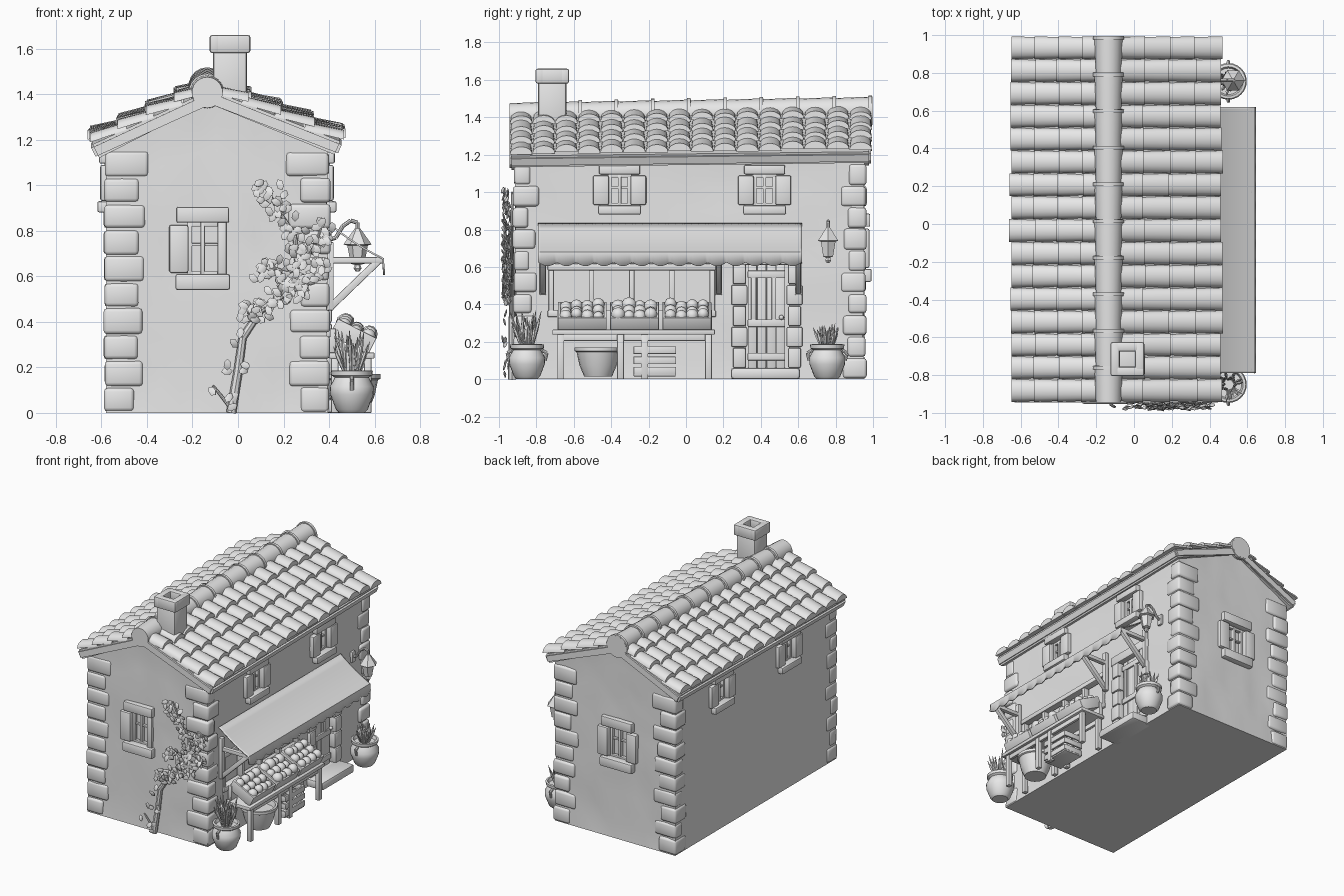
import bpy, bmesh, math, random
from mathutils import Matrix, Vector, noise

random.seed(4)
if "Cube" in bpy.data.objects:
    bpy.data.objects.remove(bpy.data.objects["Cube"])

GREY = (0.8, 0.8, 0.8, 1)
clay = bpy.data.materials.new("plain_grey")
clay.use_nodes = True
clay.diffuse_color = GREY
clay.node_tree.nodes["Principled BSDF"].inputs["Base Color"].default_value = GREY

X0, X1, Y0, Y1 = -0.58, 0.395, -0.915, 0.955   # wall planes
RIDGE, APEX = -0.12, 1.43
R = random.uniform


def finish(bm, name, angle=40):
    bmesh.ops.recalc_face_normals(bm, faces=bm.faces)
    me = bpy.data.meshes.new(name)
    bm.to_mesh(me)
    bm.free()
    me.materials.append(clay)
    ob = bpy.data.objects.new(name, me)
    bpy.context.collection.objects.link(ob)
    smooth(me, angle)
    return ob


def smooth(me, angle=40):
    for p in me.polygons:
        p.use_smooth = True
    me.set_sharp_from_angle(angle=math.radians(angle))


def box(bm, c, s, bev=0.006, rot=Matrix(), M=Matrix()):
    m = M @ Matrix.Translation(c) @ rot @ Matrix.Diagonal((*s, 1))
    vs = bmesh.ops.create_cube(bm, size=1, matrix=m)["verts"]
    if bev:
        edges = list({e for v in vs for e in v.link_edges})
        bmesh.ops.bevel(bm, geom=edges, offset=bev, segments=2, profile=0.5, affect='EDGES')


def span(bm, x, y, z, bev=0.006):
    box(bm, [(a + b) / 2 for a, b in (x, y, z)], [b - a for a, b in (x, y, z)], bev)


def rod(bm, a, b, r, r2=None, n=8):
    a, b = Vector(a), Vector(b)
    m = Matrix.Translation((a + b) / 2) @ (b - a).to_track_quat('Z', 'Y').to_matrix().to_4x4()
    bmesh.ops.create_cone(bm, cap_ends=True, segments=n, radius1=r,
                          radius2=r if r2 is None else r2, depth=(b - a).length, matrix=m)


def path(bm, pts, r, r2=None):
    k = len(pts) - 1
    rad = [r + ((r2 or r) - r) * i / k for i in range(k + 1)]
    for i in range(k):
        rod(bm, pts[i], pts[i + 1], rad[i], rad[i + 1])


def lathe(bm, prof, c, n=20):
    rings = [[bm.verts.new((c[0] + r * math.cos(math.tau * i / n), c[1] + r * math.sin(math.tau * i / n), c[2] + z))
              for i in range(n)] for r, z in prof]
    for p, q in zip(rings, rings[1:]):
        for i in range(n):
            j = (i + 1) % n
            bm.faces.new((p[i], p[j], q[j], q[i]))
    bm.faces.new(rings[0])
    bm.faces.new(rings[-1])


def roof_z(x):
    return APEX - (x - RIDGE) * 0.397 if x > RIDGE else APEX + (x - RIDGE) * 0.462


# Openings: (name, turn about z, centre, width, height, side stones)
WINDOWS = [("front_window", 0, (-0.155, Y0, 0.72), 0.13, 0.24, (-1,)),
           ("back_window", 180, (-0.12, Y1, 0.70), 0.15, 0.24, (-1, 1))]
for i, y in enumerate((-0.355, 0.42)):
    WINDOWS.append((f"right_window_{i}", 90, (X1, y, 1.01), 0.12, 0.18, (-1, 1)))
    WINDOWS.append((f"left_window_{i}", -90, (X0, y, 1.01), 0.12, 0.18, (-1, 1)))

# House body with uneven plaster
bm = bmesh.new()
bmesh.ops.create_cube(bm, size=1)
bmesh.ops.subdivide_edges(bm, edges=bm.edges[:], cuts=11, use_grid_fill=True)
for v in bm.verts:
    u, w, h = v.co + Vector((0.5, 0.5, 0.5))
    x, y = X0 + (X1 - X0) * u, Y0 + (Y1 - Y0) * w
    z = h * (roof_z(x) - 0.03)
    d = 0.022 * abs(noise.noise(Vector((x, y, z)) * 4.3))
    if 0 < h < 1:
        y += d if w < 0.01 else -d if w > 0.99 else 0
        x -= d if u > 0.99 else 0
    v.co = (x, y, z)
body = finish(bm, "house_walls", 50)

bm = bmesh.new()
for _, turn, c, w, h, _s in WINDOWS:
    box(bm, (0, 0, 0), (w, 0.09, h), 0, M=Matrix.Translation(c) @ Matrix.Rotation(math.radians(turn), 4, 'Z'))
span(bm, (X1 - 0.05, X1 + 0.05), (-0.72, 0.14), (0.34, 0.61), 0)
span(bm, (X1 - 0.05, X1 + 0.05), (0.32, 0.55), (0.06, 0.62), 0)
cutter = finish(bm, "opening_cutter")
cutter.hide_render = True
cut = body.modifiers.new("openings", 'BOOLEAN')
cut.operation, cut.object, cut.solver = 'DIFFERENCE', cutter, 'EXACT'
bpy.context.view_layer.objects.active = body
bpy.ops.object.modifier_apply(modifier="openings")
bpy.data.objects.remove(cutter)
smooth(body.data, 40)

# Stone-framed windows
for name, turn, c, w, h, sides in WINDOWS:
    M = Matrix.Translation(c) @ Matrix.Rotation(math.radians(turn), 4, 'Z')
    bm = bmesh.new()
    st = 0.07 if h > 0.2 else 0.05
    box(bm, (0, -0.005, h / 2 + st / 2 - 0.005), (w + 0.1, 0.05, st), 0.008, M=M)
    box(bm, (0, -0.008, -h / 2 - st / 2 + 0.01), (w + 0.11, 0.06, st), 0.01, M=M)
    for s in sides:
        box(bm, (s * (w / 2 + 0.04), -0.003, 0), (0.085, 0.045, h * 0.88), 0.01, M=M)
        box(bm, (s * (w / 2 - 0.008), 0.025, 0), (0.02, 0.025, h), 0.003, M=M)
    if len(sides) == 1:
        box(bm, (w / 2 + 0.02, 0, 0), (0.04, 0.03, h), 0.008, M=M)
    for z in (-1, 1):
        box(bm, (0, 0.025, z * (h / 2 - 0.01)), (w, 0.025, 0.024), 0.003, M=M)
    box(bm, (0, 0.025, 0), (0.018, 0.03, h), 0.003, M=M)
    box(bm, (0, 0.028, h * 0.08), (w, 0.02, 0.012), 0.002, M=M)
    finish(bm, name)

# Corner stones
bm = bmesh.new()
for x, sx in ((X0 - 0.012, 1), (X1 + 0.012, -1)):
    for y, sy in ((Y0 - 0.012, 1), (Y1 + 0.012, -1)):
        for i in range(10):
            w, d = (0.18, 0.09) if i % 2 else (0.14, 0.13)
            w, d, o = w + R(-0.015, 0.015), d + R(-0.01, 0.01), R(0, 0.008)
            box(bm, (x + sx * (w / 2 + o), y + sy * (d / 2 + o), 0.115 * i + 0.058), (w, d, R(0.1, 0.115)), 0.016)
finish(bm, "corner_stones", 50)

# Roof slab
bm = bmesh.new()
section = [(-0.65, 1.185), (RIDGE, APEX), (0.46, 1.2), (0.435, 1.14), (RIDGE, 1.38), (-0.62, 1.125)]
ends = [[bm.verts.new((x, y, z + 0.012 * y)) for x, z in section] for y in (-0.945, 0.99)]
for i in range(6):
    j = (i + 1) % 6
    bm.faces.new((ends[0][i], ends[0][j], ends[1][j], ends[1][i]))
for e in ends:
    bm.faces.new(e)
bmesh.ops.bevel(bm, geom=bm.edges[:], offset=0.012, segments=2, affect='EDGES')
finish(bm, "roof_slab")

# Barrel roof tiles
bm = bmesh.new()
COLS, PITCH = 16, 0.121
for edge in (-0.655, 0.465):
    step = (edge - RIDGE) / 4.25
    for row in range(4):
        for col in range(COLS):
            yc = -0.942 + PITCH * (col + 0.5)
            low = edge - step * row + R(-0.008, 0.008)
            rings = []
            for x, lift, h, w in ((low, 0.018, 0.042, PITCH), (low - step * 1.25, -0.008, 0.035, PITCH * 0.9)):
                z = roof_z(x) + lift + 0.014 * yc + R(-0.004, 0.004)
                rings.append([bm.verts.new((x, yc + w / 2 * math.cos(a), z + h * math.sin(a)))
                              for a in [math.pi * i / 8 for i in range(9)]])
            p, q = rings
            for i in range(9):
                j = (i + 1) % 9
                bm.faces.new((p[i], p[j], q[j], q[i]))
            bm.faces.new(p)
            bm.faces.new(q)
finish(bm, "roof_tiles")

# Ridge caps
bm = bmesh.new()
for i in range(10):
    y = -0.945 + 0.194 * i
    z = 1.422 + 0.016 * y
    rod(bm, (-0.135, y, z), (-0.135, y + 0.195, z), 0.068, 0.076, 18)
    rod(bm, (-0.135, y + 0.175, z), (-0.135, y + 0.194, z), 0.083, n=18)
finish(bm, "ridge_caps")

# Chimney with hollow cap
bm = bmesh.new()
box(bm, (-0.035, -0.715, 1.46), (0.15, 0.15, 0.28), 0.015)
for s in (-1, 1):
    box(bm, (-0.035 + s * 0.065, -0.715, 1.62), (0.05, 0.18, 0.08), 0.012)
    box(bm, (-0.035, -0.715 + s * 0.065, 1.62), (0.18, 0.05, 0.08), 0.012)
finish(bm, "chimney")

# Awning cloth with scalloped valance
bm = bmesh.new()
N = 112
rows = []
for k in range(8):
    line = []
    for i in range(N + 1):
        y = -0.79 + 1.41 * i / N
        x, z = 0.4 + 0.24 * k / 6, 0.835 - 0.155 * k / 6 - 0.01 * math.sin(math.pi * k / 6)
        if k == 7:
            x, z = 0.645, 0.625 - 0.02 * abs(math.sin(math.pi * 14 * i / N))
        line.append(bm.verts.new((x, y, z)))
    rows.append(line)
for p, q in zip(rows, rows[1:]):
    for i in range(N):
        bm.faces.new((p[i], p[i + 1], q[i + 1], q[i]))
awning = finish(bm, "awning_cloth")
awning.modifiers.new("thickness", 'SOLIDIFY').thickness = 0.008

# Awning frame and braces
bm = bmesh.new()
for y in (-0.765, 0.175, 0.6):
    box(bm, (0.515, y, 0.67), (0.24, 0.03, 0.028), 0.004)
    box(bm, (0.405, y, 0.6), (0.03, 0.035, 0.3), 0.004)
    box(bm, (0.515, y, 0.57), (0.32, 0.028, 0.032), 0.004, Matrix.Rotation(math.radians(-44), 4, 'Y'))
span(bm, (0.615, 0.638), (-0.78, 0.61), (0.655, 0.68))
finish(bm, "awning_frame")

# Shop display window
bm = bmesh.new()
for z in (0.35, 0.6):
    span(bm, (X1 - 0.04, X1 + 0.012), (-0.74, 0.16), (z - 0.018, z + 0.018))
for y in (-0.72, -0.505, -0.29, -0.075, 0.14):
    span(bm, (X1 - 0.04, X1 + 0.004), (y - 0.014, y + 0.014), (0.34, 0.61), 0.004)
finish(bm, "shop_window_frame")

# Door, stone surround and step
bm = bmesh.new()
for y in (0.355, 0.405, 0.455, 0.505):
    span(bm, (X1 - 0.05, X1 - 0.02), (y - 0.024, y + 0.024), (0.06, 0.62), 0.003)
for z in (0.12, 0.3, 0.56):
    span(bm, (X1 - 0.025, X1 - 0.008), (0.33, 0.53), (z - 0.02, z + 0.02), 0.004)
for y in (0.36, 0.47):
    span(bm, (X1 - 0.025, X1 - 0.01), (y - 0.012, y + 0.012), (0.3, 0.56), 0.003)
bmesh.ops.create_uvsphere(bm, u_segments=10, v_segments=8, radius=0.013,
                          matrix=Matrix.Translation((X1 + 0.002, 0.51, 0.33)))
finish(bm, "door")
bm = bmesh.new()
for y in (0.285, 0.58):
    for i in range(5):
        w = 0.035 + 0.008 * (i % 2)
        span(bm, (X1 - 0.05, X1 + 0.018), (y - w, y + w), (0.06 + 0.112 * i, 0.168 + 0.112 * i), 0.01)
span(bm, (X1 - 0.05, X1 + 0.02), (0.24, 0.62), (0.61, 0.68), 0.01)
finish(bm, "door_surround")
bm = bmesh.new()
span(bm, (X1 - 0.05, 0.52), (0.24, 0.61), (0, 0.06), 0.015)
finish(bm, "door_step")

# Market table
bm = bmesh.new()
span(bm, (0.4, 0.6), (-0.715, 0.155), (0.238, 0.265))
for y in (-0.67, -0.35, -0.22, 0.12):
    for x in (0.425, 0.57):
        span(bm, (x - 0.016, x + 0.016), (y - 0.018, y + 0.018), (0, 0.24), 0.004)
for x in (0.425, 0.57):
    span(bm, (x - 0.01, x + 0.01), (-0.68, 0.13), (0.205, 0.24), 0.003)
finish(bm, "market_table")

# Tilted crates of produce
crates, produce = bmesh.new(), bmesh.new()
for k, y in enumerate((-0.555, -0.275, 0.005)):
    M = Matrix.Translation((0.505, y, 0.335)) @ Matrix.Rotation(math.radians(27), 4, 'Y')
    box(crates, (0, 0, -0.03), (0.18, 0.25, 0.02), 0.003, M=M)
    for s in (-1, 1):
        box(crates, (s * 0.088, 0, 0), (0.014, 0.26, 0.08), 0.003, M=M)
        box(crates, (0, s * 0.123, 0), (0.18, 0.014, 0.08), 0.003, M=M)
    for i in range(3):
        for j in range(4):
            p = M @ Vector((-0.058 + 0.058 * i, -0.088 + 0.058 * j, 0.022 + R(0, 0.025)))
            bmesh.ops.create_icosphere(produce, subdivisions=2, radius=R(0.03, 0.042 if k == 1 else 0.036),
                                       matrix=Matrix.Translation(p))
span(crates, (0.4, 0.43), (-0.69, 0.14), (0.26, 0.37), 0.004)
finish(crates, "produce_crates")
finish(produce, "produce")

# Basket and slatted crate under the table
bm = bmesh.new()
lathe(bm, [(0.075, 0), (0.1, 0.06), (0.115, 0.13), (0.125, 0.135), (0.125, 0.155), (0.11, 0.155), (0.1, 0.12)], (0.5, -0.47, 0.015))
finish(bm, "basket")
bm = bmesh.new()
for z in (0.045, 0.1, 0.155):
    for x in (0.43, 0.575):
        span(bm, (x - 0.007, x + 0.007), (-0.28, -0.055), (z - 0.02, z + 0.02), 0.003)
    for y in (-0.275, -0.06):
        span(bm, (0.43, 0.575), (y - 0.007, y + 0.007), (z - 0.02, z + 0.02), 0.003)
span(bm, (0.43, 0.575), (-0.28, -0.055), (0.015, 0.03), 0.003)
finish(bm, "slatted_crate")

# Potted plants
POT = [(0.055, 0), (0.07, 0.015), (0.095, 0.08), (0.097, 0.115), (0.075, 0.155), (0.09, 0.165), (0.092, 0.185), (0.078, 0.187), (0.07, 0.165)]
for name, y, top in (("front", -0.85, 0.2), ("back", 0.755, 0.13)):
    bm = bmesh.new()
    lathe(bm, POT, (0.5, y, 0), 24)
    for s in (-1, 1):
        path(bm, [(0.5, y + s * 0.08, 0.155), (0.5, y + s * 0.106, 0.14), (0.5, y + s * 0.096, 0.1)], 0.009)
    finish(bm, name + "_pot")
    bm = bmesh.new()
    for i in range(26):
        a, s = i * 2.4, R(0.02, 0.085)
        tip = Vector((0.5 + s * math.cos(a), y + s * math.sin(a) * 1.1, 0.17 + top * R(0.6, 1)))
        base = Vector((0.5 + 0.03 * math.cos(a), y + 0.03 * math.sin(a), 0.165))
        mid = base.lerp(tip, 0.6)
        rod(bm, base, mid, 0.004, 0.009, 5)
        rod(bm, mid, tip, 0.009, 0.001, 5)
    finish(bm, name + "_plant")

# Wall lantern
bm = bmesh.new()
path(bm, [(0.4, 0.76, 0.76), (0.43, 0.76, 0.77), (0.46, 0.76, 0.82), (0.495, 0.76, 0.845), (0.525, 0.76, 0.835), (0.525, 0.76, 0.8)], 0.009)
span(bm, (0.39, 0.41), (0.74, 0.78), (0.72, 0.8))
lathe(bm, [(0.008, 0), (0.018, 0.015), (0.012, 0.03), (0.03, 0.035), (0.045, 0.115), (0.062, 0.12), (0.03, 0.165), (0.012, 0.19)], (0.525, 0.76, 0.62), 6)
finish(bm, "wall_lantern", 25)

# Climbing vine on the front
VINES = [[(-0.03, 0), (0, 0.18), (0.02, 0.33), (0.1, 0.45), (0.2, 0.52), (0.26, 0.64), (0.25, 0.78), (0.17, 0.9), (0.12, 1.0)],
         [(0.2, 0.52), (0.3, 0.56), (0.37, 0.62)], [(0.26, 0.64), (0.33, 0.72), (0.37, 0.82)],
         [(0.1, 0.45), (0.04, 0.44)], [(0.25, 0.6), (0.15, 0.64), (0.1, 0.63)], [(-0.03, 0.02), (-0.11, 0.12)]]
stems, leaves = bmesh.new(), bmesh.new()
for v in VINES:
    pts = [(x, Y0 - 0.015, z) for x, z in v]
    path(stems, pts, 0.022 if len(v) > 5 else 0.009, 0.005)
    for a, b in zip(pts, pts[1:]):
        dense = 15 if a[2] > 0.4 else 3
        for i in range(dense):
            p = Vector(a).lerp(Vector(b), R(0, 1)) + Vector((R(-0.05, 0.05), R(-0.05, -0.01), R(-0.045, 0.045)))
            m = Matrix.Translation(p) @ Matrix.Rotation(R(0, 6.28), 4, 'Y') @ Matrix.Rotation(R(-0.6, 0.6), 4, 'X')
            bmesh.ops.create_icosphere(leaves, subdivisions=1, radius=1, matrix=m @ Matrix.Diagonal((0.018, 0.006, 0.026, 1)))
finish(stems, "vine_stems")
finish(leaves, "vine_leaves", 60)
